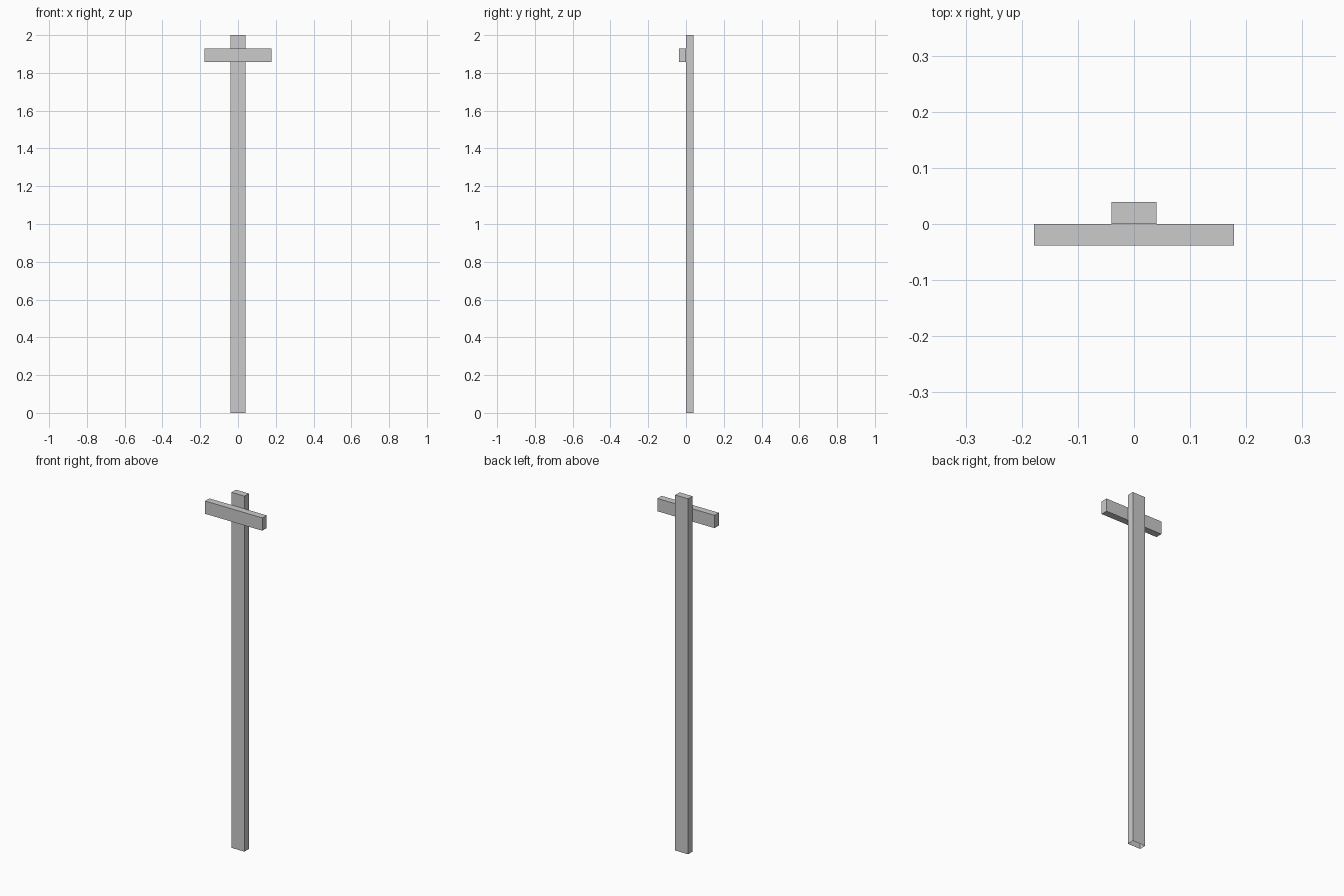
import bpy, bmesh
from mathutils import Vector

if "Cube" in bpy.data.objects:
    bpy.data.objects.remove(bpy.data.objects["Cube"])


def box(name, lo, hi, open_bottom=False):
    lo, hi = Vector(lo), Vector(hi)
    bm = bmesh.new()
    bmesh.ops.create_cube(bm, size=1)
    for v in bm.verts:
        v.co = Vector((v.co[i] + 0.5) * (hi[i] - lo[i]) + lo[i] for i in range(3))
    if open_bottom:
        bm.normal_update()
        down = [f for f in bm.faces if f.normal.z < -0.9]
        bmesh.ops.delete(bm, geom=down, context='FACES_ONLY')
    mesh = bpy.data.meshes.new(name)
    bm.to_mesh(mesh)
    bm.free()
    obj = bpy.data.objects.new(name, mesh)
    bpy.context.collection.objects.link(obj)
    return obj


# Upright plank, open at its foot
box("post", (-0.04, 0.0, 0.0), (0.04, 0.039, 2.0), open_bottom=True)

# Short board fixed to the front near the top
box("crossbar", (-0.178, -0.038, 1.857), (0.178, 0.0, 1.929))
